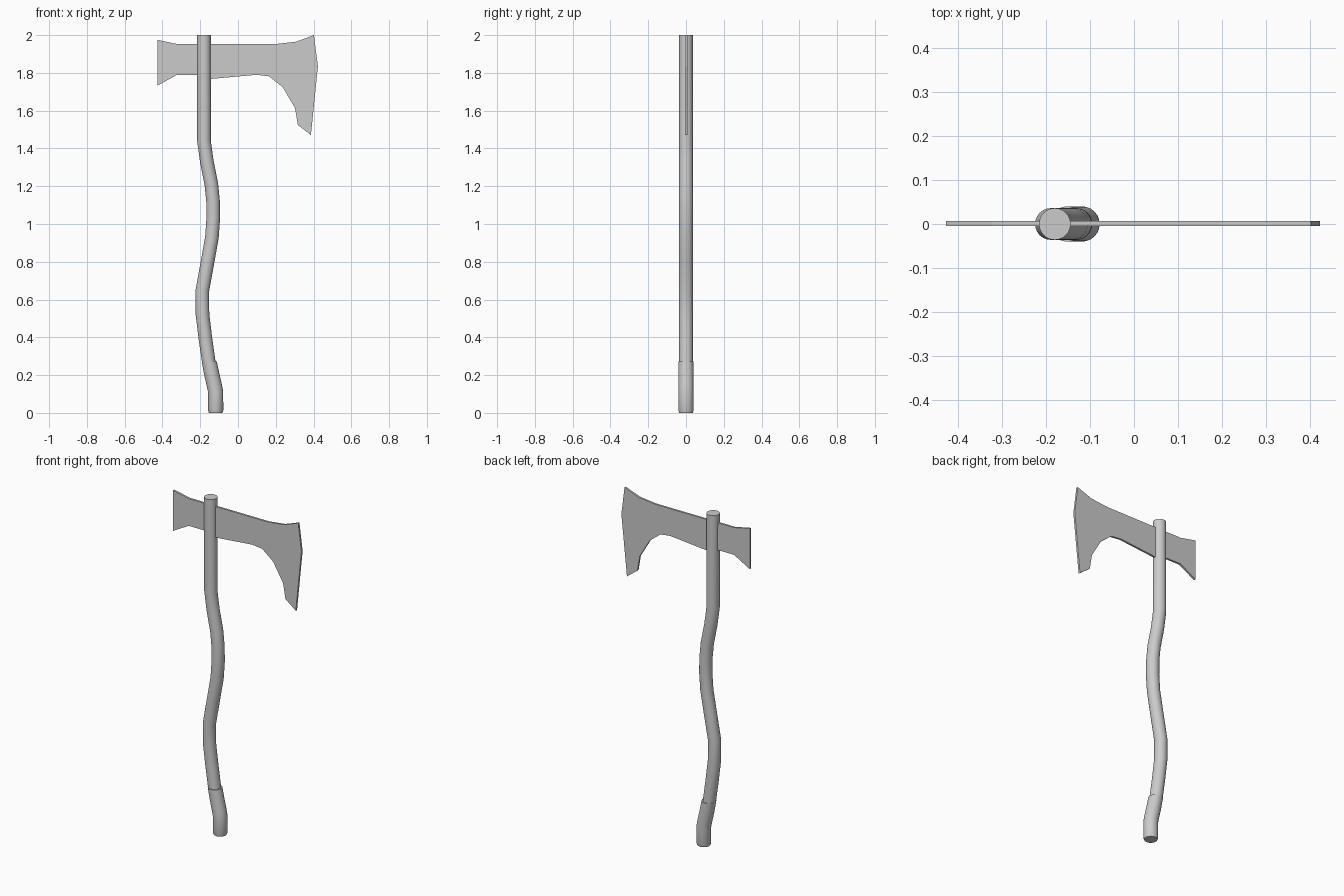
import bpy, bmesh, math
from mathutils import Vector

if "Cube" in bpy.data.objects:
    bpy.data.objects.remove(bpy.data.objects["Cube"])

grey = bpy.data.materials.new("plain grey")
grey.diffuse_color = (0.6, 0.6, 0.6, 1)
grey.use_nodes = True
grey.node_tree.nodes["Principled BSDF"].inputs["Base Color"].default_value = grey.diffuse_color


def finish(name, bm, smooth):
    bmesh.ops.recalc_face_normals(bm, faces=bm.faces)
    mesh = bpy.data.meshes.new(name)
    bm.to_mesh(mesh)
    bm.free()
    mesh.materials.append(grey)
    ob = bpy.data.objects.new(name, mesh)
    bpy.context.collection.objects.link(ob)
    if smooth:
        bpy.ops.object.select_all(action='DESELECT')
        ob.select_set(True)
        bpy.context.view_layer.objects.active = ob
        bpy.ops.object.shade_smooth_by_angle(angle=math.radians(35))
    return ob


def tube(name, path, sides=24):
    """Sweep a circle along (x, z, radius) points and cap both ends."""
    bm = bmesh.new()
    pts = [Vector((x, 0, z)) for x, z, r in path]
    rings = []
    for i, (p, (_, _, r)) in enumerate(zip(pts, path)):
        if i in (0, len(pts) - 1):
            t = Vector((0, 0, 1))
        else:
            t = ((pts[i + 1] - p).normalized() + (p - pts[i - 1]).normalized()).normalized()
        side = Vector((t.z, 0, -t.x))
        ring = []
        for k in range(sides):
            a = 2 * math.pi * k / sides
            ring.append(bm.verts.new(p + side * (r * math.cos(a)) + Vector((0, r * math.sin(a), 0))))
        rings.append(ring)
    for a, b in zip(rings, rings[1:]):
        for k in range(sides):
            n = (k + 1) % sides
            bm.faces.new((a[k], a[n], b[n], b[k]))
    bm.faces.new(rings[0])
    bm.faces.new(rings[-1])
    return finish(name, bm, True)


# Wavy wooden shaft
R = 0.036
shaft = [(-0.152, 0.25), (-0.172, 0.39), (-0.188, 0.52), (-0.189, 0.645),
         (-0.161, 0.80), (-0.138, 0.93), (-0.131, 1.03), (-0.132, 1.12),
         (-0.141, 1.21), (-0.165, 1.33), (-0.18, 1.44), (-0.18, 2.0)]
tube("shaft", [(x, z, R) for x, z in shaft])

# Thicker grip with a bevelled butt and a small step at its top
tube("grip", [(-0.118, 0.0, 0.036), (-0.118, 0.012, 0.040), (-0.118, 0.11, 0.040),
              (-0.124, 0.14, 0.040), (-0.141, 0.215, 0.040), (-0.152, 0.272, 0.040)])

# Flat axe head with a flared poll and a bearded cutting edge
outline = [(-0.427, 1.975), (-0.323, 1.953), (0.20, 1.953), (0.307, 1.965),
           (0.402, 2.0), (0.423, 1.835), (0.386, 1.471), (0.317, 1.524),
           (0.302, 1.614), (0.236, 1.725), (0.164, 1.782), (0.10, 1.79),
           (-0.143, 1.768), (-0.222, 1.79), (-0.323, 1.79), (-0.427, 1.732)]
bm = bmesh.new()
face = bm.faces.new([bm.verts.new((x, -0.005, z)) for x, z in outline])
ext = bmesh.ops.extrude_face_region(bm, geom=[face])
bmesh.ops.translate(bm, vec=(0, 0.012, 0),
                    verts=[g for g in ext["geom"] if isinstance(g, bmesh.types.BMVert)])
finish("axe_head", bm, False)
